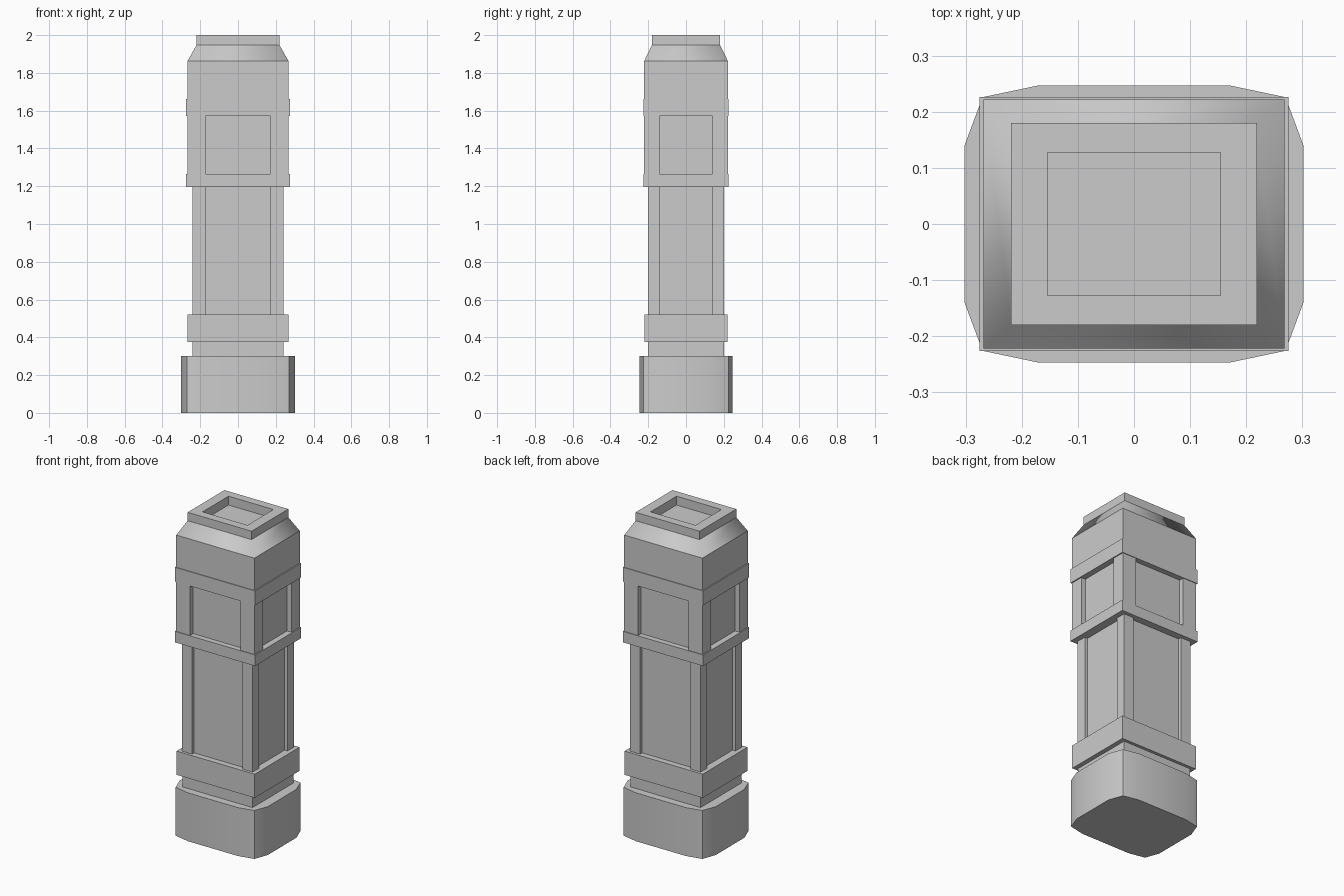
import bpy

if "Cube" in bpy.data.objects:
    bpy.data.objects.remove(bpy.data.objects["Cube"])


def rect(w, d, z):
    return [(-w, -d, z), (w, -d, z), (w, d, z), (-w, d, z)]


def half_turn(half, z):
    # completes a counter-clockwise outline from its first half
    return [(x, y, z) for x, y in half] + [(-x, -y, z) for x, y in half]


def notched(w, d, pw, pd, i, z):
    # rectangle with a recessed panel in each side, leaving four corner posts
    return half_turn([(-w, -d), (-pw, -d), (-pw, i - d), (pw, i - d), (pw, -d),
                      (w, -d), (w, -pd), (w - i, -pd), (w - i, pd), (w, pd)], z)


def loft(name, rings, cap_bottom=False, cap_top=False, smooth_bands=()):
    n = len(rings[0])
    verts = [p for r in rings for p in r]
    faces, smooth = [], []
    for k in range(len(rings) - 1):
        for i in range(n):
            j = (i + 1) % n
            faces.append((k*n + i, k*n + j, (k+1)*n + j, (k+1)*n + i))
            smooth.append(k in smooth_bands)
    if cap_bottom:
        faces.append(tuple(reversed(range(n))))
        smooth.append(False)
    if cap_top:
        faces.append(tuple(range(len(verts) - n, len(verts))))
        smooth.append(False)
    mesh = bpy.data.meshes.new(name)
    mesh.from_pydata(verts, [], faces)
    for f, s in zip(mesh.polygons, smooth):
        f.use_smooth = s
    obj = bpy.data.objects.new(name, mesh)
    bpy.context.collection.objects.link(obj)
    return obj


# Bulging plinth
plinth = [(-0.27, -0.226), (-0.17, -0.247), (0.17, -0.247),
          (0.27, -0.226), (0.302, -0.14), (0.302, 0.14)]
base = loft("base", [half_turn(plinth, 0), half_turn(plinth, 0.3)], True, True)
bpy.context.view_layer.objects.active = base
base.select_set(True)
bpy.ops.object.shade_smooth_by_angle(angle=0.52)

# Neck and collar
loft("neck", [rect(0.24, 0.2, 0.3), rect(0.24, 0.2, 0.375)])
loft("collar", [rect(0.24, 0.2, 0.375), rect(0.268, 0.219, 0.375),
                rect(0.268, 0.219, 0.522), rect(0.22, 0.18, 0.522)])

# Shaft with full-height recessed panels
loft("shaft", [notched(0.242, 0.202, 0.173, 0.14, 0.02, z) for z in (0.522, 1.197)])

# Lower band, panelled head, upper band
loft("lower_band", [rect(0.22, 0.18, 1.197), rect(0.275, 0.226, 1.197),
                    rect(0.275, 0.226, 1.265), rect(0.238, 0.192, 1.265)])
loft("panelled_head", [notched(0.268, 0.222, 0.173, 0.14, 0.03, z) for z in (1.265, 1.573)])
loft("upper_band", [rect(0.238, 0.192, 1.573), rect(0.275, 0.226, 1.573),
                    rect(0.275, 0.226, 1.662), rect(0.268, 0.222, 1.662)])

# Crown: straight wall, sloped shoulder, rim and sunken top
loft("crown", [rect(0.268, 0.222, 1.662), rect(0.268, 0.222, 1.862),
               rect(0.219, 0.18, 1.948), rect(0.219, 0.18, 2.0),
               rect(0.154, 0.127, 2.0), rect(0.154, 0.127, 1.945)],
     cap_top=True, smooth_bands=(1,))
